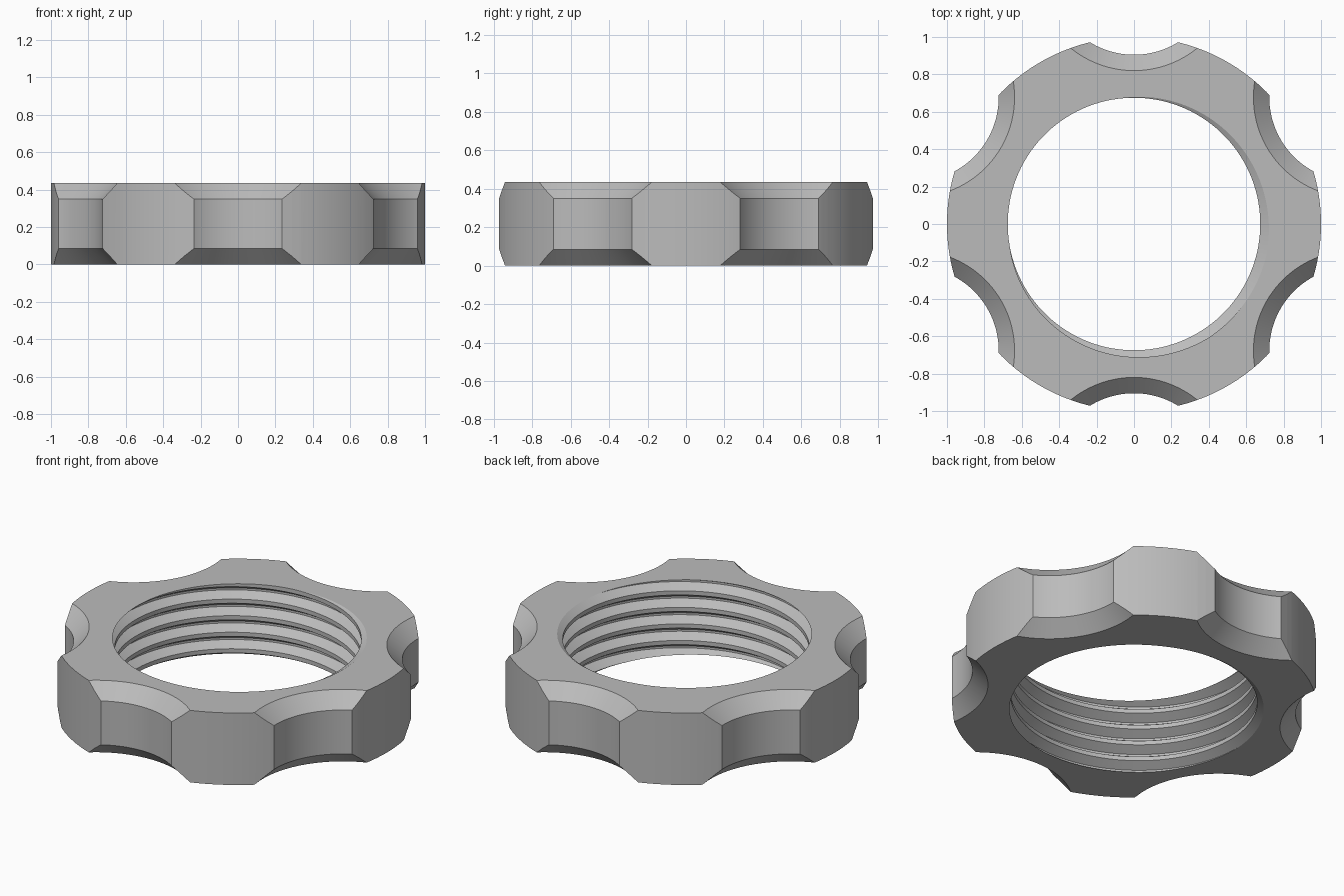
import bpy, bmesh, math
from mathutils import Matrix

if "Cube" in bpy.data.objects:
    bpy.data.objects.remove(bpy.data.objects["Cube"], do_unlink=True)

HEIGHT = 0.435
BORE, ROOT, PITCH = 0.675, 0.727, 0.1
STEPS = 128

grey = bpy.data.materials.new("grey_metal")
grey.use_nodes = True
colour = (0.5, 0.5, 0.5, 1)
grey.diffuse_color = colour
grey.node_tree.nodes["Principled BSDF"].inputs["Base Color"].default_value = colour


def make_object(name, bm):
    bmesh.ops.recalc_face_normals(bm, faces=bm.faces)
    mesh = bpy.data.meshes.new(name)
    bm.to_mesh(mesh)
    bm.free()
    mesh.materials.append(grey)
    obj = bpy.data.objects.new(name, mesh)
    bpy.context.collection.objects.link(obj)
    return obj


def lathe(bm, profile, steps, centre=(0, 0)):
    """Closed solid of revolution about a vertical axis."""
    rings = []
    for r, z in profile:
        rings.append([bm.verts.new((centre[0] + r * math.cos(math.tau * i / steps),
                                    centre[1] + r * math.sin(math.tau * i / steps), z))
                      for i in range(steps)])
    for a, b in zip(rings, rings[1:]):
        for i in range(steps):
            k = (i + 1) % steps
            bm.faces.new((a[i], a[k], b[k], b[i]))
    bm.faces.new(rings[0][::-1])
    bm.faces.new(rings[-1])


# Plain round blank
bm = bmesh.new()
lathe(bm, [(1, 0), (1, HEIGHT)], STEPS)
ring = make_object("ring_nut", bm)

# Six finger scallops with bevelled rims
bm = bmesh.new()
scallop = [(0.585, -0.05), (0.45, 0.085), (0.45, HEIGHT - 0.085), (0.585, HEIGHT + 0.05)]
for n in range(6):
    a = math.radians(30 + 60 * n)
    lathe(bm, scallop, 120, (1.355 * math.cos(a), 1.355 * math.sin(a)))
scallops = make_object("scallop_cutter", bm)

# Threaded core: a right-handed helical strip, trimmed flat and capped
bm = bmesh.new()
phase = math.radians(-35)
thread = [(ROOT, -0.06), (ROOT, 0.06), (BORE, 0.375), (BORE, 0.625)]
rows = [(r, HEIGHT + PITCH * (turn + t)) for turn in range(-8, 3) for r, t in thread]
columns = []
for i in range(STEPS + 1):
    a = phase + math.tau * i / STEPS
    columns.append([bm.verts.new((r * math.cos(a), r * math.sin(a), z + PITCH * i / STEPS))
                    for r, z in rows])
for a, b in zip(columns, columns[1:]):
    for j in range(len(rows) - 1):
        bm.faces.new((a[j], b[j], b[j + 1], a[j + 1]))
bmesh.ops.remove_doubles(bm, verts=bm.verts, dist=1e-5)
for z, up in ((-0.008, -1), (HEIGHT + 0.008, 1)):
    bmesh.ops.bisect_plane(bm, geom=bm.verts[:] + bm.edges[:] + bm.faces[:], dist=1e-6,
                           plane_co=(0, 0, z), plane_no=(0, 0, up), clear_outer=True)
    rim = [e for e in bm.edges if e.is_boundary
           and all(abs(v.co.z - z) < 1e-4 for v in e.verts)]
    bmesh.ops.edgeloop_fill(bm, edges=rim)
core = make_object("thread_cutter", bm)

# Cut the blank and keep the finished mesh
for cutter in (scallops, core):
    cutter.hide_render = True
    mod = ring.modifiers.new(cutter.name, "BOOLEAN")
    mod.operation = "DIFFERENCE"
    mod.solver = "EXACT"
    mod.object = cutter
bpy.context.view_layer.update()
finished = bpy.data.meshes.new_from_object(
    ring.evaluated_get(bpy.context.evaluated_depsgraph_get()))
ring.modifiers.clear()
ring.data = finished
finished.materials.clear()
finished.materials.append(grey)
for poly in finished.polygons:
    poly.material_index = 0
for cutter in (scallops, core):
    bpy.data.objects.remove(cutter, do_unlink=True)

bpy.ops.object.select_all(action="DESELECT")
ring.select_set(True)
bpy.context.view_layer.objects.active = ring
bpy.ops.object.shade_smooth_by_angle(angle=math.radians(25))
